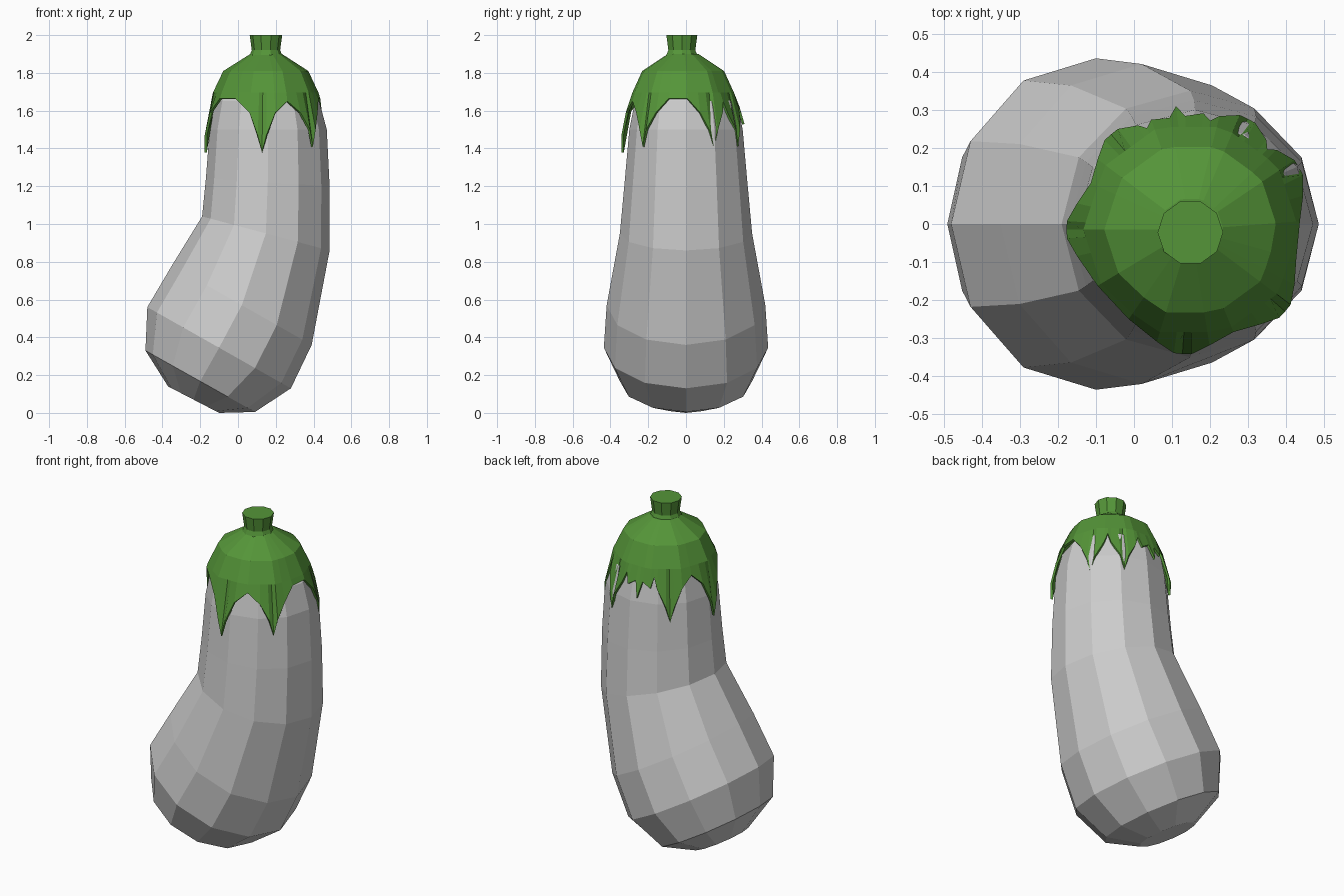
import bpy, bmesh
from math import sin, cos, pi, radians
from mathutils import Vector

cube = bpy.data.objects.get("Cube")
if cube:
    bpy.data.objects.remove(cube)


def material(name, rgb):
    m = bpy.data.materials.new(name)
    m.use_nodes = True
    m.diffuse_color = (*rgb, 1)
    m.node_tree.nodes["Principled BSDF"].inputs["Base Color"].default_value = (*rgb, 1)
    return m


def loft(name, rings, mat):
    """Skin equal-length rings of points, listed bottom to top, and cap both ends."""
    bm = bmesh.new()
    loops = [[bm.verts.new(p) for p in ring] for ring in rings]
    n = len(loops[0])
    for lo, hi in zip(loops, loops[1:]):
        for i in range(n):
            j = (i + 1) % n
            bm.faces.new((lo[i], lo[j], hi[j], hi[i]))
    bm.faces.new(loops[-1])
    if name != "leafy_cap":
        bm.faces.new(loops[0][::-1])
    bmesh.ops.recalc_face_normals(bm, faces=bm.faces)
    mesh = bpy.data.meshes.new(name)
    bm.to_mesh(mesh)
    bm.free()
    mesh.materials.append(mat)
    obj = bpy.data.objects.new(name, mesh)
    bpy.context.collection.objects.link(obj)
    return obj


grey = material("pale grey skin", (0.6, 0.6, 0.6))
green = material("leaf green", (0.09, 0.30, 0.04))

# Body: tilted twelve-sided rings (left x, left z, right x, right z, half depth)
SECTIONS = [
    (-0.37, 0.14, -0.10, 0.0, 0.17),
    (-0.49, 0.33, 0.09, 0.005, 0.35),
    (-0.48, 0.56, 0.28, 0.13, 0.435),
    (-0.35, 0.78, 0.39, 0.36, 0.42),
    (-0.19, 1.04, 0.485, 0.86, 0.35),
    (-0.17, 1.24, 0.485, 1.2, 0.325),
    (-0.15, 1.5, 0.47, 1.5, 0.30),
    (-0.12, 1.65, 0.43, 1.65, 0.27),
    (-0.03, 1.78, 0.33, 1.78, 0.18),
]


def body_ring(x0, z0, x1, z1, depth):
    mid = Vector(((x0 + x1) / 2, 0, (z0 + z1) / 2))
    half = Vector(((x1 - x0) / 2, 0, (z1 - z0) / 2))
    return [mid + half * cos(i * pi / 6) + Vector((0, depth * sin(i * pi / 6), 0))
            for i in range(12)]


loft("body", [body_ring(*s) for s in SECTIONS], grey)

# Cap hem: long pointed leaves (angle, tip height) with notches between them
LEAVES = [(30, 1.40), (63, 1.41), (97, 1.53), (130, 1.40),
          (180, 1.38), (266, 1.38), (319, 1.41)]
hem = []
for k, (angle, tip) in enumerate(LEAVES):
    following = LEAVES[(k + 1) % len(LEAVES)][0] + (360 if k == len(LEAVES) - 1 else 0)
    gap = following - angle
    hem += [(angle - 13, 1.59), (angle - 4, tip + 0.09), (angle, tip),
            (angle + 4, tip + 0.09), (angle + 13, 1.59)]
    if gap > 60:
        hem += [(angle + gap * 0.36, 1.665), (angle + gap * 0.64, 1.665)]
    else:
        hem.append((angle + gap / 2, 1.65))


def hem_radius(z):
    return 0.285 + (1.67 - z) * 0.28 if z > 1.54 else 0.327


def cap_point(angle, r, z):
    a = radians(angle)
    return Vector((0.15 + r * cos(a), -0.015 + r * sin(a), z))


def cap_ring(r, z):
    # Ten flat sides, sampled at every hem angle
    return [cap_point(a, r * cos(pi / 10) / cos(radians(a % 36 - 18)), z) for a, _ in hem]


cap = loft("leafy_cap", [
    [cap_point(a, hem_radius(z), z) for a, z in hem],
    cap_ring(0.283, 1.695), cap_ring(0.228, 1.81), cap_ring(0.085, 1.9)], green)
shell = cap.modifiers.new("thickness", 'SOLIDIFY')
shell.thickness = 0.012
shell.offset = -1

# Stem: ten-sided, flared at the top
loft("stem", [[Vector((0.148 + r * cos(i * pi / 5), -0.022 + r * sin(i * pi / 5), z))
               for i in range(10)]
              for r, z in ((0.09, 1.885), (0.075, 1.92), (0.086, 2.0))], green)
